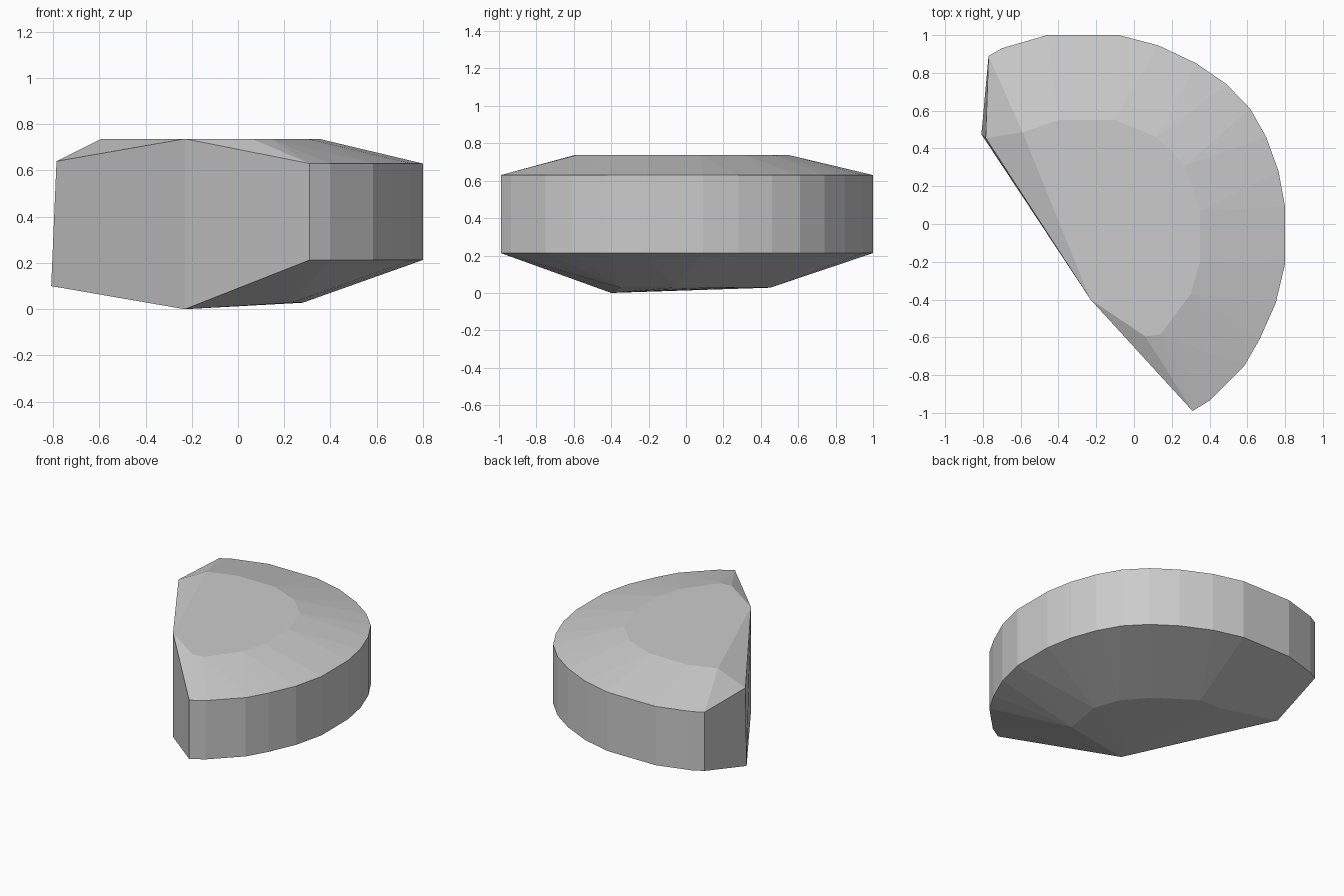
import bpy, bmesh, math

# Faceted half-disc stone: hull of a rim band, a top plateau and a bottom plateau
rim = [(0.31, -0.99), (0.40, -0.935), (0.585, -0.75), (0.665, -0.61), (0.75, -0.42),
       (0.80, -0.21), (0.80, 0.09), (0.765, 0.28), (0.70, 0.46), (0.615, 0.61),
       (0.49, 0.74), (0.33, 0.85), (0.13, 0.945), (-0.08, 1.0), (-0.46, 1.0),
       (-0.70, 0.93), (-0.77, 0.89)]
top = [(-0.23, -0.40), (0.06, -0.595), (0.14, -0.585), (0.30, -0.37), (0.35, -0.20),
       (0.35, 0.07), (0.27, 0.31), (0.12, 0.46), (-0.10, 0.55), (-0.40, 0.55), (-0.59, 0.485)]
bottom = [(0.23, -0.35), (0.28, -0.07), (0.22, 0.11), (0.08, 0.27), (-0.18, 0.45), (-0.35, 0.45)]

points = [(x, y, z) for x, y in rim for z in (0.213, 0.63)]
points += [(x, y, 0.737) for x, y in top]
points += [(x, y, 0.028) for x, y in bottom]
# Lowest tip and the cut corner at the left end
points += [(-0.23, -0.40, 0.0), (-0.808, 0.475, 0.10), (-0.785, 0.455, 0.64)]

bm = bmesh.new()
for p in points:
    bm.verts.new(p)
hull = bmesh.ops.convex_hull(bm, input=bm.verts[:])
loose = [v for v in bm.verts if not v.link_faces]
bmesh.ops.delete(bm, geom=loose, context='VERTS')
bmesh.ops.dissolve_limit(bm, angle_limit=math.radians(1),
                         verts=bm.verts[:], edges=bm.edges[:])
bmesh.ops.recalc_face_normals(bm, faces=bm.faces[:])
mesh = bpy.data.meshes.new("stone")
bm.to_mesh(mesh)
bm.free()
obj = bpy.data.objects.new("stone", mesh)
bpy.context.collection.objects.link(obj)
